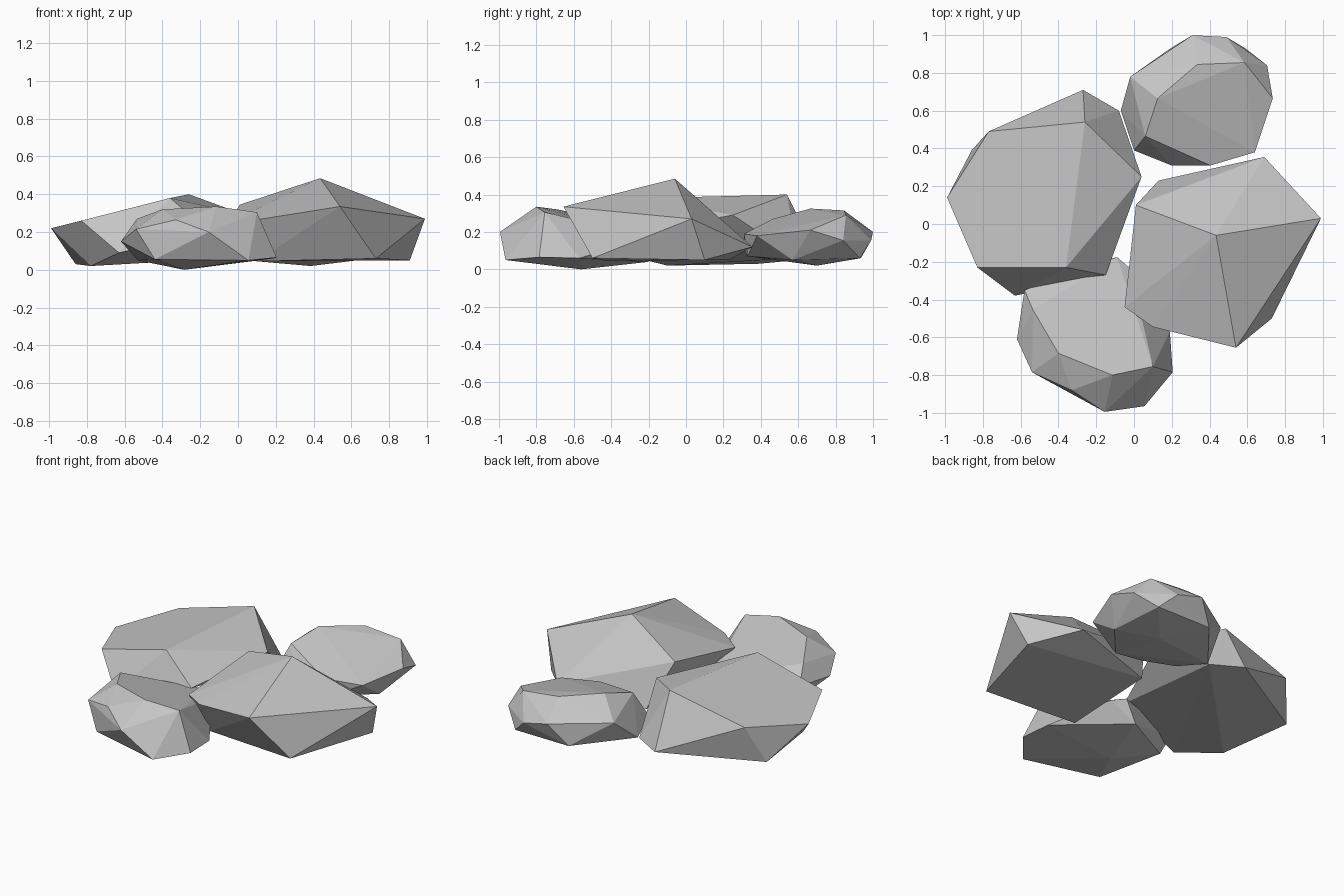
import bpy
import bmesh

default_cube = bpy.data.objects.get("Cube")
if default_cube:
    bpy.data.objects.remove(default_cube, do_unlink=True)


def make_material(name, colour):
    material = bpy.data.materials.new(name)
    material.use_nodes = True
    material.diffuse_color = colour
    shader = next(node for node in material.node_tree.nodes
                  if node.type == 'BSDF_PRINCIPLED')
    shader.inputs["Base Color"].default_value = colour
    shader.inputs["Roughness"].default_value = 0.9
    return material


stone_grey = make_material("stone grey", (0.56, 0.56, 0.56, 1))


def make_rock(name, crown, skirt):
    """Wrap a tight faceted skin around the upper and lower corners of a rock."""
    mesh = bpy.data.meshes.new(name)
    rock = bpy.data.objects.new(name, mesh)
    bpy.context.collection.objects.link(rock)

    bm = bmesh.new()
    for corner in crown + skirt:
        bm.verts.new(corner)
    hull = bmesh.ops.convex_hull(bm, input=bm.verts[:])
    leftovers = {item for key in ("geom_interior", "geom_unused")
                 for item in hull[key] if isinstance(item, bmesh.types.BMVert)}
    if leftovers:
        bmesh.ops.delete(bm, geom=list(leftovers), context='VERTS')

    # Merge nearly flat neighbouring triangles into broad cut faces
    bmesh.ops.dissolve_limit(bm, angle_limit=0.04,
                             verts=bm.verts[:], edges=bm.edges[:])
    bmesh.ops.recalc_face_normals(bm, faces=bm.faces[:])
    for face in bm.faces:
        face.smooth = False
    bm.to_mesh(mesh)
    bm.free()

    mesh.materials.append(stone_grey)
    return rock


# Broad slab on the right-hand side of the cluster
make_rock(
    "broad_slab_rock",
    crown=[(-.99, .14, .22), (-.77, .49, .27), (-.26, .54, .4),
           (-.36, -.23, .38), (-.83, -.23, .26), (.04, .25, .29)],
    skirt=[(-.15, -.27, .2), (-.08, .6, .06), (-.27, .71, .06),
           (-.86, .39, .03), (-.78, -.1, .02), (-.63, -.38, .09)])

# Tall peaked boulder on the left-hand side
make_rock(
    "peaked_rock",
    crown=[(.435, -.06, .485), (.99, .03, .27), (.54, -.655, .335),
           (.01, .1, .345), (-.05, -.44, .25), (.1, -.545, .265)],
    skirt=[(.13, .23, .05), (.69, .355, .12), (.91, .1, .05),
           (.73, -.5, .06), (.1, -.43, .045)])

# Small rounded stone at the back
make_rock(
    "small_back_rock",
    crown=[(.06, .465, .27), (.125, .665, .325), (.335, .845, .315),
           (.585, .855, .29), (.735, .665, .21), (.64, .38, .18),
           (.405, .31, .19), (-.02, .78, .21), (.31, 1, .2)],
    skirt=[(.705, .84, .155), (.49, .99, .155), (.2, .935, .06),
           (-.07, .6, .06), (0, .39, .11), (.2, .31, .11),
           (.42, .33, .07), (.63, .57, .05), (.59, .93, .06),
           (.385, .7, .02)])

# Rounded stone at the front
make_rock(
    "front_rock",
    crown=[(-.4, -.685, .32), (-.115, -.8, .335), (.1, -.755, .305),
           (-.535, -.455, .27), (-.09, -.175, .17), (-.02, -.235, .16),
           (-.33, -.88, .265), (-.54, -.785, .215), (-.155, -.995, .2)],
    skirt=[(-.62, -.61, .15), (-.58, -.35, .17), (.19, -.57, .06),
           (.205, -.785, .065), (.055, -.965, .05), (-.44, -.84, .055),
           (-.285, -.56, 0), (-.18, -.2, .04), (-.53, -.39, .05)])
